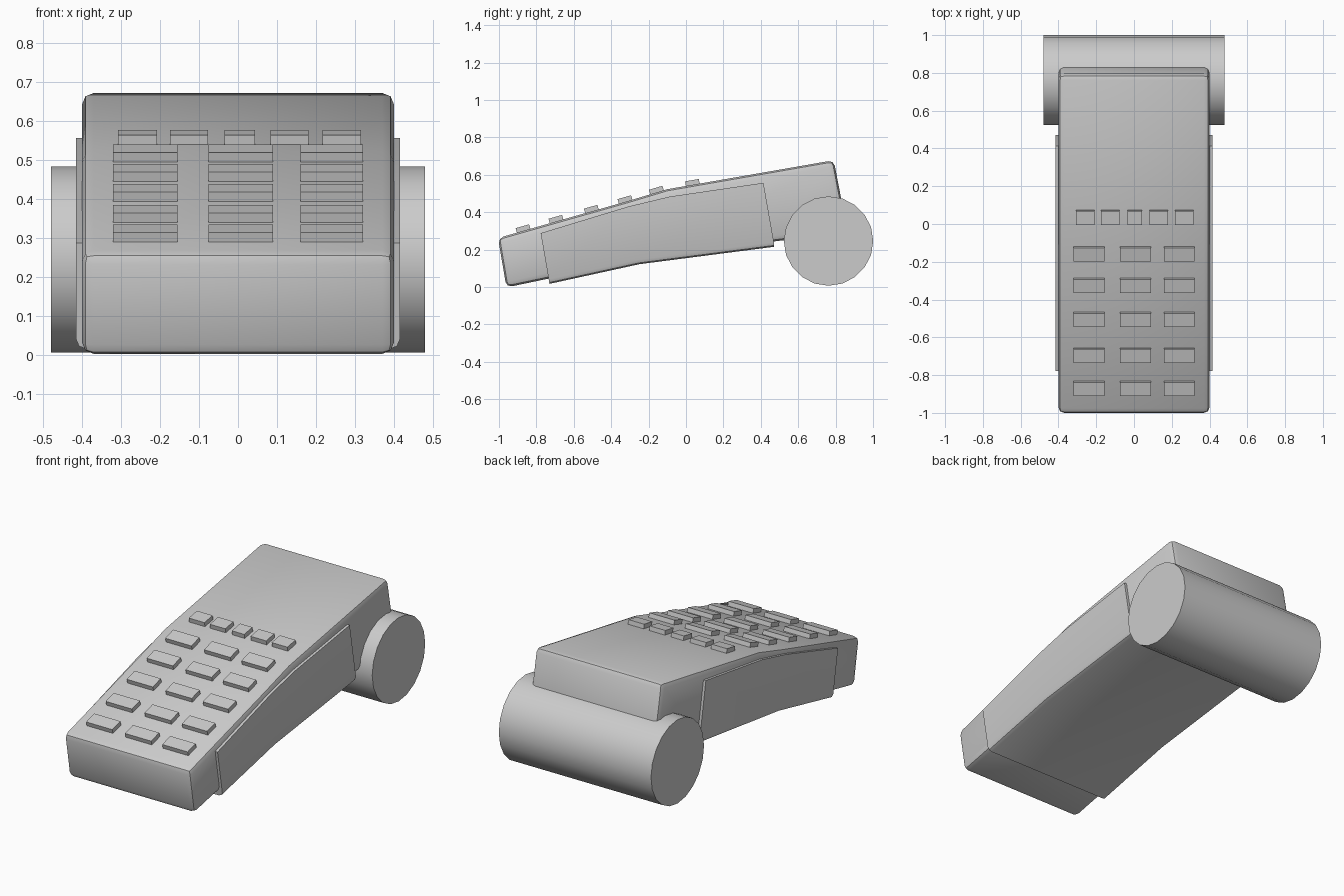
import bpy, bmesh, math
from mathutils import Matrix

if "Cube" in bpy.data.objects:
    bpy.data.objects.remove(bpy.data.objects["Cube"])


def finish(name, bm, smooth=40):
    bmesh.ops.recalc_face_normals(bm, faces=bm.faces)
    mesh = bpy.data.meshes.new(name)
    bm.to_mesh(mesh)
    bm.free()
    ob = bpy.data.objects.new(name, mesh)
    bpy.context.collection.objects.link(ob)
    bpy.ops.object.select_all(action='DESELECT')
    ob.select_set(True)
    bpy.context.view_layer.objects.active = ob
    if smooth:
        bpy.ops.object.shade_smooth_by_angle(angle=math.radians(smooth))
    return ob


def prism(profile, half):
    # extrude a side (y, z) profile across x
    bm = bmesh.new()
    face = bm.faces.new([bm.verts.new((-half, y, z)) for y, z in profile])
    geo = bmesh.ops.extrude_face_region(bm, geom=[face])['geom']
    for v in geo:
        if isinstance(v, bmesh.types.BMVert):
            v.co.x = half
    bm.normal_update()
    bmesh.ops.recalc_face_normals(bm, faces=bm.faces)
    return bm


def bevel(bm, edges, width):
    bmesh.ops.bevel(bm, geom=edges, offset=width, offset_type='OFFSET',
                    segments=2, profile=0.5, affect='EDGES', clamp_overlap=True)


# Handset body: gently arched slab with rounded edges
TOP = [(-1.005, 0.262), (-0.31, 0.46), (-0.1, 0.523), (0.79, 0.678)]
BOTTOM = [(0.865, 0.29), (0.48, 0.245), (-0.25, 0.148), (-0.73, 0.046), (-0.96, -0.002)]
bm = prism(TOP + BOTTOM, 0.40)
bevel(bm, [e for e in bm.edges if e.calc_face_angle(0) > math.radians(40)], 0.03)
finish("body", bm)

# Grip sleeve wrapped round the sides and underside
SLEEVE = [(-0.777, 0.288), (-0.31, 0.43), (-0.09, 0.483), (0.414, 0.557),
          (0.47, 0.24), (0.47, 0.215), (-0.25, 0.122), (-0.73, 0.017)]
bm = prism(SLEEVE, 0.415)
low = {(round(y, 3), round(z, 3)) for y, z in SLEEVE[5:]}
bevel(bm, [e for e in bm.edges if abs(e.verts[0].co.x - e.verts[1].co.x) < 1e-4
           and all((round(v.co.y, 3), round(v.co.z, 3)) in low for v in e.verts)], 0.025)
finish("grip_sleeve", bm)

# Paper roll drum at the rear
bm = bmesh.new()
bmesh.ops.create_cone(bm, cap_ends=True, segments=20, radius1=0.239, radius2=0.239, depth=0.96,
                      matrix=Matrix.Translation((0, 0.762, 0.246)) @ Matrix.Rotation(math.pi / 2, 4, 'Y'))
finish("rear_drum", bm)


def surface(y):
    for (y0, z0), (y1, z1) in zip(TOP, TOP[1:]):
        if y <= y1:
            slope = (z1 - z0) / (y1 - y0)
            return z0 + slope * (y - y0), math.atan(slope)


def key(name, x0, x1, y):
    # low box tilted to follow the top surface
    z, tilt = surface(y)
    bm = bmesh.new()
    bmesh.ops.create_cube(bm, size=1, matrix=Matrix.Translation(((x0 + x1) / 2, y, z))
                          @ Matrix.Rotation(tilt, 4, 'X')
                          @ Matrix.Diagonal((x1 - x0, 0.075, 0.05, 1)))
    finish(name, bm, 0)


# Main keypad
for r, y in enumerate((-0.868, -0.692, -0.503, -0.323, -0.155)):
    for c, (x0, x1) in enumerate(((-0.32, -0.155), (-0.075, 0.09), (0.16, 0.32))):
        key(f"key_{r}_{c}", x0, x1, y)

# Row of small function keys
for c, (x0, x1) in enumerate(((-0.307, -0.208), (-0.174, -0.077), (-0.035, 0.043),
                              (0.083, 0.181), (0.216, 0.315))):
    key(f"function_key_{c}", x0, x1, 0.036)
